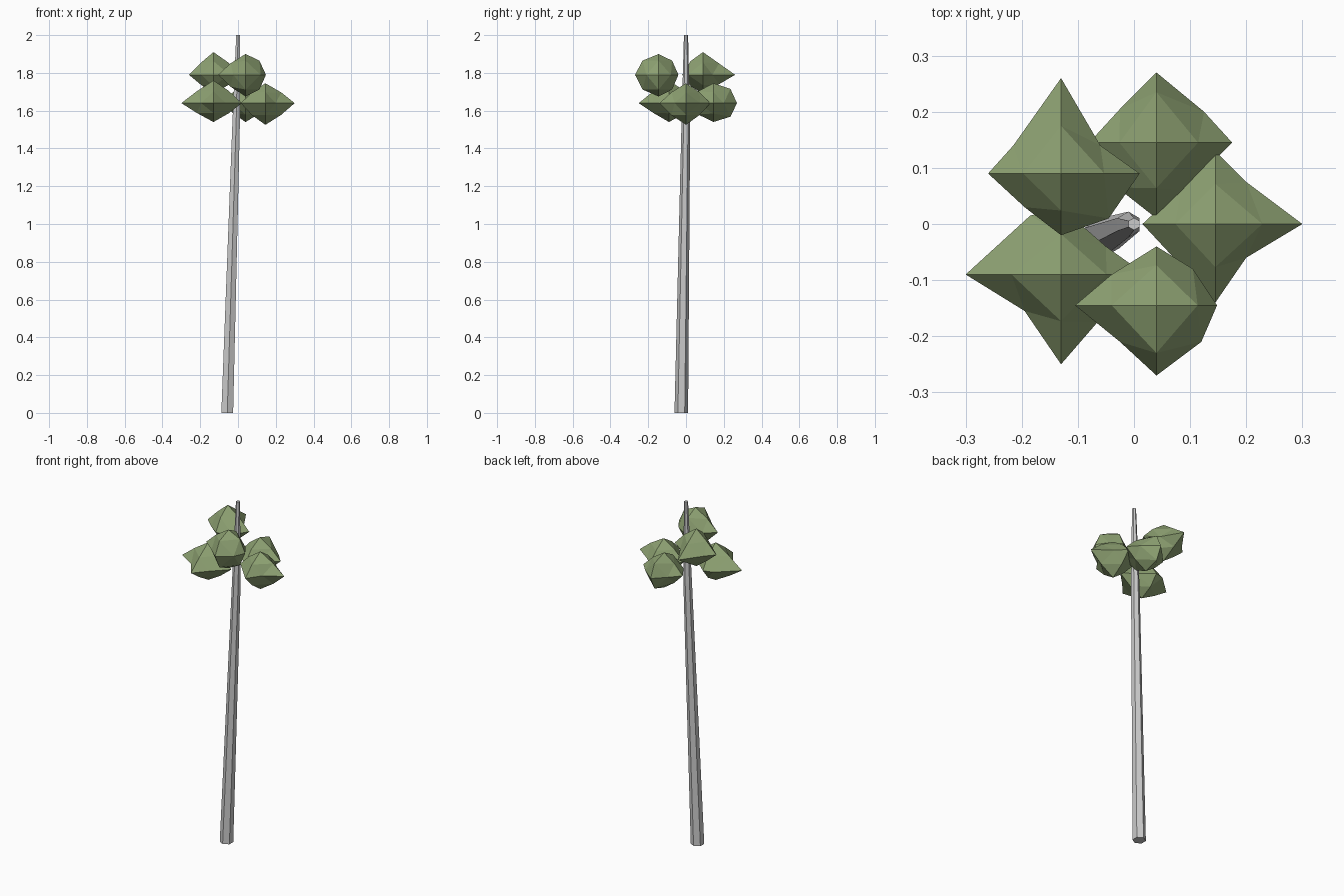
import bpy, bmesh, math
from mathutils import Vector

if "Cube" in bpy.data.objects:
    bpy.data.objects.remove(bpy.data.objects["Cube"])

green = bpy.data.materials.new("leaf_green")
green.diffuse_color = (0.27, 0.36, 0.17, 1)
green.use_nodes = True
green.node_tree.nodes["Principled BSDF"].inputs["Base Color"].default_value = green.diffuse_color


def finish(bm, name, mat=None):
    bmesh.ops.recalc_face_normals(bm, faces=bm.faces)
    me = bpy.data.meshes.new(name)
    bm.to_mesh(me)
    bm.free()
    ob = bpy.data.objects.new(name, me)
    bpy.context.collection.objects.link(ob)
    if mat:
        me.materials.append(mat)


# Leaning six-sided trunk: x, y, z, radius of each ring
bm = bmesh.new()
rings = []
for x, y, z, r in [(-.057, -.025, 0, .036), (-.01, -.001, 1.53, .023), (0, 0, 2, .011)]:
    rings.append([bm.verts.new((x + r * math.cos(math.radians(60 * i + 30)),
                                y + r * math.sin(math.radians(60 * i + 30)), z)) for i in range(6)])
for a, b in zip(rings, rings[1:]):
    for i in range(6):
        j = (i + 1) % 6
        bm.faces.new((a[i], a[j], b[j], b[i]))
bm.faces.new(rings[0])
bm.faces.new(rings[-1])
finish(bm, "trunk")


def leaf_clump(name, centre, tips, waist, fx, fy):
    """Irregular octahedron split once; tips = +x -x +y -y +z -z reach,
    waist = four mid points (++ -+ -- +-), fx/fy = bulge of upright edges."""
    bm = bmesh.new()
    c = Vector(centre)
    axes = [(1, 0, 0), (-1, 0, 0), (0, 1, 0), (0, -1, 0), (0, 0, 1), (0, 0, -1)]
    p = [Vector(a) * t for a, t in zip(axes, tips)]
    tip = [bm.verts.new(c + v) for v in p]
    mid = {}
    for (a, b), (x, y) in zip([(0, 2), (1, 2), (1, 3), (0, 3)], waist):
        mid[a, b] = bm.verts.new(c + Vector((x, y, 0)))
    for a, f in zip(range(4), fx + fy):
        for b in (4, 5):
            mid[a, b] = bm.verts.new(c + (p[a] + p[b]) * f)
    for i in (0, 1):
        for j in (2, 3):
            for k in (4, 5):
                ij, jk, ik = mid[i, j], mid[j, k], mid[i, k]
                for f in ((tip[i], ij, ik), (tip[j], jk, ij), (tip[k], ik, jk), (ij, jk, ik)):
                    bm.faces.new(f)
    finish(bm, name, green)


# Five clumps around the trunk at two heights
leaf_clump("leaf_clump_right", (.145, 0, 1.64), (.155, .13, .13, .14, .105, .115),
           [(.055, .075), (-.06, .065), (-.065, -.07), (.055, -.06)], (.54, .55), (.55, .55))
leaf_clump("leaf_clump_back", (.04, .145, 1.64), (.135, .12, .125, .135, .105, .1),
           [(.085, .055), (-.065, .06), (-.07, -.08), (.05, -.085)], (.55, .55), (.72, .6))
leaf_clump("leaf_clump_back_left", (-.13, .09, 1.79), (.14, .13, .17, .11, .12, .1),
           [(.07, .05), (-.085, .05), (-.065, -.06), (.085, -.08)], (.55, .52), (.5, .6))
leaf_clump("leaf_clump_front_left", (-.13, -.09, 1.64), (.15, .17, .12, .16, .12, .1),
           [(.08, .05), (-.055, .105), (-.065, -.065), (.065, -.085)], (.54, .52), (.6, .52))
leaf_clump("leaf_clump_front", (.04, -.145, 1.79), (.108, .145, .105, .125, .11, .115),
           [(.065, .065), (-.08, .055), (-.065, -.065), (.08, -.065)], (.68, .55), (.68, .68))
